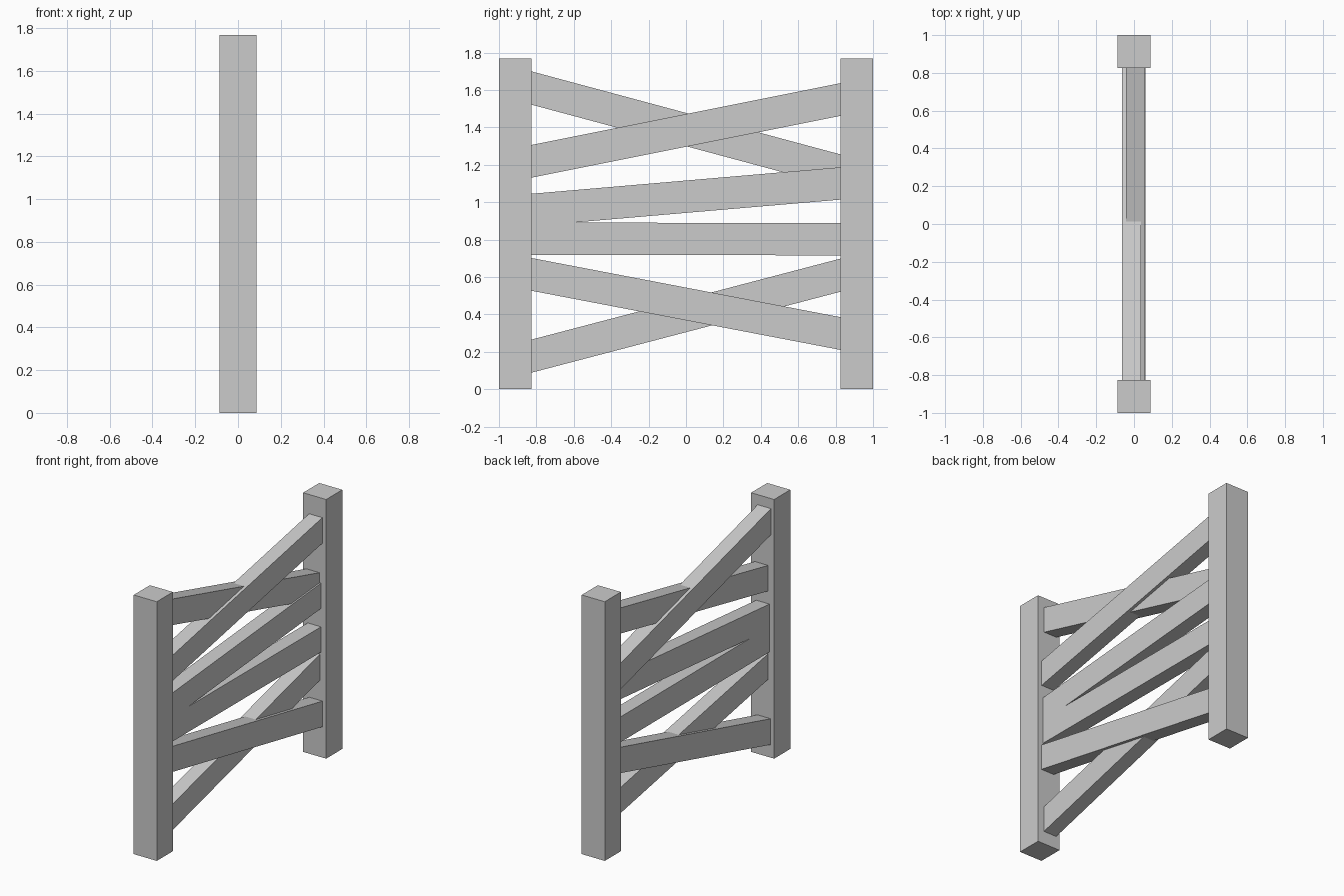
import bpy

if "Cube" in bpy.data.objects:
    bpy.data.objects.remove(bpy.data.objects["Cube"])

POST = 0.174     # square post width
HEIGHT = 1.768
REACH = 0.835    # half length of a plank, ends seated in the posts
THICK = 0.10     # plank thickness along x


def box(name, lo, hi):
    bpy.ops.mesh.primitive_cube_add(size=1)
    ob = bpy.context.object
    ob.name = name
    for v in ob.data.vertices:
        v.co = [l + (c + 0.5) * (h - l) for c, l, h in zip(v.co, lo, hi)]
    return ob


def plank(name, x, z_left, z_right, depth):
    """Slanted plank; z values are its top edge at y = -0.828 and +0.828."""
    ob = box(name, (x - THICK / 2, -REACH, -depth), (x + THICK / 2, REACH, 0))
    slope = (z_right - z_left) / 1.656
    for v in ob.data.vertices:
        v.co.z += (z_left + z_right) / 2 + slope * v.co.y
    return ob


# Upright posts
for side, name in ((-1, "front_post"), (1, "back_post")):
    y = side * (1 - POST / 2)
    box(name, (-POST / 2, y - POST / 2, 0), (POST / 2, y + POST / 2, HEIGHT))

# Crooked planks, top to bottom
plank("top_rear_plank", -0.013, 1.700, 1.255, 0.178)
plank("top_near_plank", 0.008, 1.306, 1.637, 0.175)
plank("upper_middle_plank", -0.002, 1.045, 1.187, 0.173)
plank("lower_middle_plank", -0.002, 0.891, 0.889, 0.173)
plank("bottom_near_plank", 0.010, 0.702, 0.385, 0.175)
plank("bottom_rear_plank", -0.011, 0.265, 0.699, 0.177)
